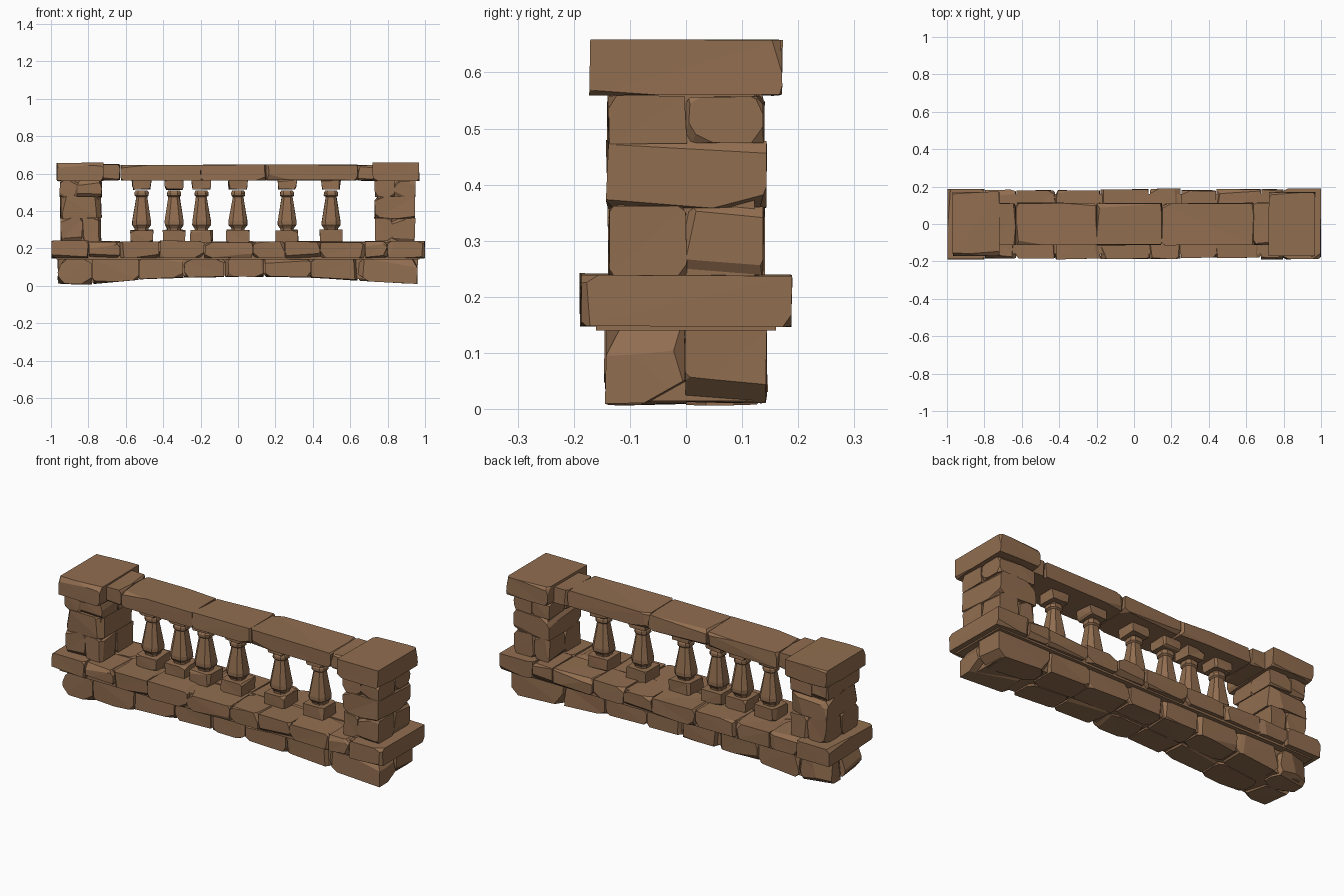
import bpy, bmesh, random
from mathutils import Vector

random.seed(7)
cube = bpy.data.objects.get("Cube")
if cube:
    bpy.data.objects.remove(cube, do_unlink=True)

stone = bpy.data.materials.new("brown stone")
stone.use_nodes = True
COLOUR = (0.285, 0.155, 0.08, 1)
stone.diffuse_color = COLOUR
stone.node_tree.nodes["Principled BSDF"].inputs["Base Color"].default_value = COLOUR


def finish(name, bm):
    bmesh.ops.recalc_face_normals(bm, faces=bm.faces)
    mesh = bpy.data.meshes.new(name)
    bm.to_mesh(mesh)
    bm.free()
    mesh.materials.append(stone)
    obj = bpy.data.objects.new(name, mesh)
    bpy.context.scene.collection.objects.link(obj)
    return obj


def slice_off(bm, point, normal):
    """Cut away everything beyond a plane and cap the flat wound."""
    geom = bm.verts[:] + bm.edges[:] + bm.faces[:]
    cut = bmesh.ops.bisect_plane(bm, geom=geom, plane_co=point, plane_no=normal, clear_outer=True)
    edges = [e for e in cut["geom_cut"] if isinstance(e, bmesh.types.BMEdge)]
    bmesh.ops.holes_fill(bm, edges=edges, sides=0)


def block(target, lo, hi, chip=0.012, chips=10, jitter=0.003, floor=None):
    """Add a hewn block between two corners, with chipped edges and corners."""
    lo, hi = Vector(lo), Vector(hi)
    mid, half = (lo + hi) / 2, (hi - lo) / 2
    bm = bmesh.new()
    bmesh.ops.create_cube(bm, size=2)
    for v in bm.verts:
        low = v.co.z < 0
        v.co = mid + v.co * half
        if floor and low:
            v.co.z = floor(v.co.x)
        v.co += Vector([random.uniform(-jitter, jitter) for _ in range(3)])
    bmesh.ops.triangulate(bm, faces=bm.faces)
    corners = [v.co.copy() for v in bm.verts]
    for _ in range(chips):
        signs = Vector([random.choice((-1, 1)) for _ in range(3)])
        normal = Vector([s * random.uniform(0.25, 1) for s in signs])
        # Half of the chips run along an edge instead of taking a corner
        if random.random() < 0.5:
            normal[random.randrange(3)] *= 0.1
        normal.normalize()
        far = max(corners, key=lambda c: c.dot(normal))
        slice_off(bm, far - normal * chip * random.uniform(0.3, 1), normal)
    temp = bpy.data.meshes.new("temp")
    bm.to_mesh(temp)
    bm.free()
    target.from_mesh(temp)
    bpy.data.meshes.remove(temp)


def interpolate(points, x):
    for (x0, z0), (x1, z1) in zip(points, points[1:]):
        if x <= x1:
            return z0 + (z1 - z0) * max(0, x - x0) / (x1 - x0)
    return points[-1][1]


# Shallow arch along the underside
ARCH = [(-0.96, 0.012), (-0.78, 0.008), (-0.52, 0.035), (-0.28, 0.045),
        (0.14, 0.05), (0.39, 0.045), (0.63, 0.03), (0.88, 0.003), (0.96, 0.01)]


def underside(x):
    return interpolate(ARCH, x)


# Foundation course: two rows of stones with an arched underside
bm = bmesh.new()
joints = [-0.965, -0.78, -0.53, -0.29, -0.07, 0.14, 0.39, 0.64, 0.962]
for a, b in zip(joints, joints[1:]):
    end = abs(a) > 0.9 or b > 0.9
    for side in (-1, 1):
        depth = 0.142 if end else random.uniform(0.132, 0.144)
        ys = sorted((0, side * depth))
        block(bm, (a + 0.003, ys[0], 0.02), (b - 0.003, ys[1], 0.143),
              0.035 if end else 0.018, 12, floor=underside)
finish("foundation_stones", bm)

# Solid core closing the gaps behind the foundation stones
bm = bmesh.new()
for a, b in zip(joints, joints[1:]):
    inset = 0.04
    block(bm, (max(a, -0.965 + inset), -0.12, 0.02), (min(b, 0.962 - inset), 0.12, 0.15),
          chips=0, jitter=0, floor=lambda x: underside(x) + 0.008)
finish("foundation_core", bm)

# Wide ledge: full-depth end slabs and two rows between them
bm = bmesh.new()
for a, b in ((-0.998, -0.80), (0.80, 0.998)):
    block(bm, (a, -0.188, 0.148), (b, 0.188, 0.239), 0.016, 12, 0.002)
joints = [-0.80, -0.63, -0.42, -0.18, 0.08, 0.25, 0.44, 0.68, 0.80]
for a, b in zip(joints, joints[1:]):
    for side in (-1, 1):
        ys = sorted((0, side * random.uniform(0.178, 0.188)))
        block(bm, (a + 0.002, ys[0], 0.15), (b - 0.002, ys[1], random.uniform(0.232, 0.24)), 0.018, 12)
finish("ledge_stones", bm)
bm = bmesh.new()
block(bm, (-0.97, -0.16, 0.14), (0.97, 0.16, 0.23), chips=0, jitter=0)
finish("ledge_core", bm)

# End posts: three rough courses, split into stones, under a heavy cap
levels = [0.238, 0.36, 0.475, 0.558]
for side, name in ((-1, "right"), (1, "left")):
    bm = bmesh.new()
    for i, (z0, z1) in enumerate(zip(levels, levels[1:])):
        grow = random.uniform(-0.006, 0.002)
        xs = sorted((side * (0.73 - grow), side * (0.95 + grow)))
        if i == 1:
            block(bm, (xs[0], -0.14, z0), (xs[1], 0.14, z1), 0.025, 16, 0.005)
            continue
        split = sum(xs) / 2 + random.uniform(-0.02, 0.02)
        for x0, x1 in ((xs[0], split), (split, xs[1])):
            for y0, y1 in ((-0.138, 0), (0, 0.138)):
                block(bm, (x0, y0, z0), (x1, y1, z1), 0.016, 10)
    finish(name + "_post_stones", bm)

    bm = bmesh.new()
    xs = sorted((side * 0.745, side * 0.935))
    block(bm, (xs[0], -0.122, 0.23), (xs[1], 0.122, 0.565), chips=0, jitter=0)
    finish(name + "_post_core", bm)

    bm = bmesh.new()
    xs = sorted((side * 0.72, side * 0.968))
    block(bm, (xs[0], -0.171, 0.56), (xs[1], 0.171, 0.657), 0.016, 14, 0.002)
    finish(name + "_post_cap", bm)

# Handrail of long slabs between the caps
bm = bmesh.new()
joints = [-0.74, -0.63, -0.20, 0.15, 0.64, 0.74]
for a, b in zip(joints, joints[1:]):
    block(bm, (a + 0.001, -0.112, 0.563), (b - 0.001, 0.112, random.uniform(0.643, 0.652)), 0.014, 14)
finish("handrail", bm)


def baluster_body(bm, x):
    """Tapered shaft with chamfered corners."""
    rings = []
    for z, r in ((0.285, 0.034), (0.305, 0.036), (0.325, 0.05), (0.345, 0.05),
                 (0.475, 0.029), (0.482, 0.037), (0.497, 0.037), (0.51, 0.03)):
        c = r * 0.55
        outline = [(r, -c), (r, c), (c, r), (-c, r), (-r, c), (-r, -c), (-c, -r), (c, -r)]
        rings.append([bm.verts.new((x + px + random.uniform(-0.002, 0.002), py, z)) for px, py in outline])
    for low, high in zip(rings, rings[1:]):
        for i in range(8):
            j = (i + 1) % 8
            bm.faces.new((low[i], low[j], high[j], high[i]))
    bm.faces.new(rings[0][::-1])
    bm.faces.new(rings[-1])


# Six unevenly spaced balusters with square feet and heads
for n, x in enumerate((-0.515, -0.342, -0.195, 0.0, 0.262, 0.497), 1):
    bm = bmesh.new()
    baluster_body(bm, x)
    block(bm, (x - 0.06, -0.06, 0.23), (x + 0.06, 0.06, 0.298), 0.012, 8)
    block(bm, (x - 0.052, -0.052, 0.515), (x + 0.052, 0.052, 0.568), 0.01, 8)
    # Head tapers inwards towards the shaft
    for v in bm.verts:
        if 0.5 < v.co.z < 0.53 and abs(v.co.x - x) > 0.04:
            v.co.x = x + (v.co.x - x) * 0.9
    finish("baluster_%d" % n, bm)
